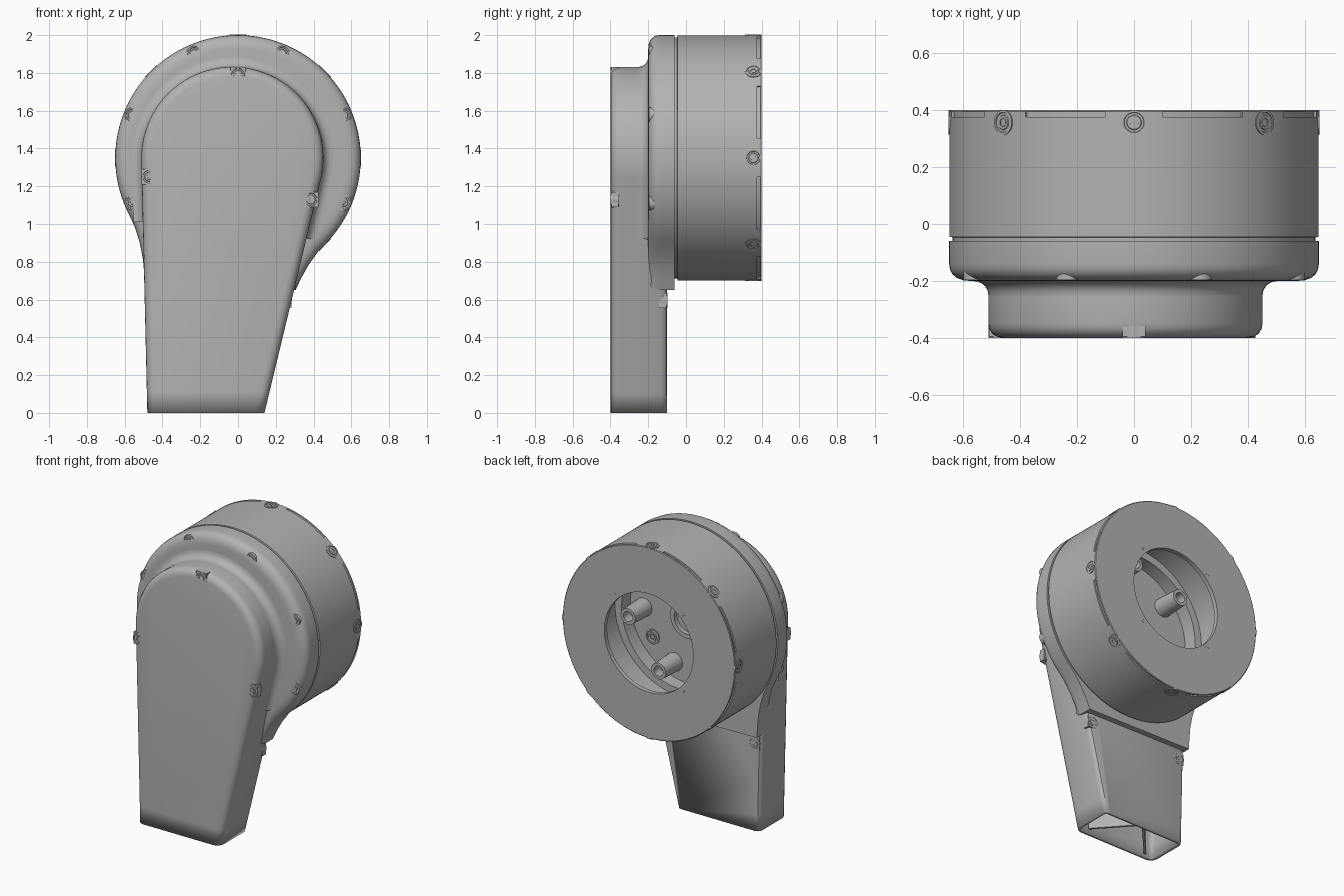
import bpy, bmesh, math
from mathutils import Vector, Matrix

cube = bpy.data.objects.get("Cube")
if cube:
    bpy.data.objects.remove(cube, do_unlink=True)

grey = bpy.data.materials.new("plain grey")
grey.use_nodes = True
grey.diffuse_color = (0.45, 0.45, 0.45, 1)
grey.node_tree.nodes["Principled BSDF"].inputs["Base Color"].default_value = grey.diffuse_color

HUB = Vector((0, 0, 1.35))
BACK, FRONT = Vector((0, 1, 0)), Vector((0, -1, 0))


def finish(name, bm):
    bmesh.ops.recalc_face_normals(bm, faces=bm.faces[:])
    mesh = bpy.data.meshes.new(name)
    bm.to_mesh(mesh)
    bm.free()
    mesh.materials.append(grey)
    mesh.polygons.foreach_set("use_smooth", [True] * len(mesh.polygons))
    mesh.set_sharp_from_angle(angle=math.radians(32))
    obj = bpy.data.objects.new(name, mesh)
    bpy.context.collection.objects.link(obj)
    return obj


def lathe_mesh(profile, center, axis, seg):
    """Revolve (radius, height) pairs around an axis."""
    bm = bmesh.new()
    turn = Matrix.Translation(center) @ axis.to_track_quat('Z', 'Y').to_matrix().to_4x4()
    rings = []
    for r, h in profile:
        if r == 0:
            rings.append([bm.verts.new(turn @ Vector((0, 0, h)))] * seg)
            continue
        angles = [2 * math.pi * i / seg for i in range(seg)]
        rings.append([bm.verts.new(turn @ Vector((r * math.cos(a), r * math.sin(a), h))) for a in angles])
    for low, high in zip(rings, rings[1:]):
        for i in range(seg):
            j = (i + 1) % seg
            bm.faces.new(list(dict.fromkeys((low[i], low[j], high[j], high[i]))))
    return bm


def lathe(name, profile, center, axis, seg=24):
    return finish(name, lathe_mesh(profile, center, axis, seg))


def loft(name, path, layers, closed=False, caps=True):
    """Stack an (x, z) outline along y; each layer is (outward offset, y)."""
    bm = bmesh.new()
    n = len(path)
    rings = []
    for off, y in layers:
        ring = []
        for i, (x, z) in enumerate(path):
            a = path[(i - 1) % n] if closed else path[max(i - 1, 0)]
            b = path[(i + 1) % n] if closed else path[min(i + 1, n - 1)]
            t = Vector((b[0] - a[0], b[1] - a[1])).normalized()
            height = z + off * t.x if z > 0 else 0
            ring.append(bm.verts.new((x - off * t.y, y, height)))
        rings.append(ring)
    for low, high in zip(rings, rings[1:]):
        for i in range(n if closed else n - 1):
            j = (i + 1) % n
            bm.faces.new((low[i], low[j], high[j], high[i]))
    if caps:
        bm.faces.new(rings[0])
        bm.faces.new(rings[-1])
    return finish(name, bm)


def box(name, center, size, angle=0):
    bm = bmesh.new()
    bmesh.ops.create_cube(bm, size=1)
    place = Matrix.Translation(center) @ Matrix.Rotation(angle, 4, 'Z') @ Matrix.Diagonal((*size, 1))
    bmesh.ops.transform(bm, matrix=place, verts=bm.verts[:])
    return finish(name, bm)


def arc(cx, cz, r, start, end, steps):
    angles = [math.radians(start + (end - start) * i / steps) for i in range(steps + 1)]
    return [(cx + r * math.cos(a), cz + r * math.sin(a)) for a in angles]


def line(a, b, steps):
    return [(a[0] + (b[0] - a[0]) * i / steps, a[1] + (b[1] - a[1]) * i / steps) for i in range(steps)]


def screw(name, center, axis, depth=0.03, r=0.044):
    """Recessed screw: round rim, sunken seat, head with hexagonal socket."""
    rim = [(r, -depth), (r, 0.0), (r * 0.82, 0.0), (r * 0.78, -0.003), (r * 0.6, -0.003),
           (r * 0.55, 0.0), (r * 0.36, 0.0)]
    lathe(name, rim, center, axis)
    lathe(name + "_socket", [(r * 0.36, 0.0), (r * 0.34, -0.015), (0, -0.015)], center, axis, 6)


# Hollow tapered arm, open at the foot
head = arc(-0.03, 1.35, 0.482, 180, -14, 56)
arm_path = line((-0.48, 0), head[0], 12) + head + line((0.14, 0), head[-1], 12)[::-1]
arm = loft("arm_housing", arm_path, [
    (-0.05, -0.4), (-0.03, -0.396), (-0.013, -0.385), (-0.003, -0.367), (0, -0.35),
    (0, -0.135), (-0.005, -0.118), (-0.016, -0.105), (-0.035, -0.1)])
shell = arm.modifiers.new("wall", 'SOLIDIFY')
shell.thickness = 0.022
shell.offset = -1

# Slanted ribs inside the arm
box("arm_rib_right", (-0.29, -0.25, 0.32), (0.34, 0.014, 0.6), math.radians(48))
box("arm_rib_left", (-0.04, -0.25, 0.32), (0.3, 0.014, 0.6), math.radians(-48))

# Round flange that blends into the neck
flange_path = ([(-0.492, 0.66), (-0.496, 0.73), (-0.503, 0.81), (-0.52, 0.9), (-0.545, 0.98)]
               + arc(0, 1.35, 0.65, 207, -42, 96)
               + [(0.425, 0.855), (0.375, 0.785), (0.335, 0.715), (0.305, 0.65)])
loft("flange", flange_path, [
    (-0.075, -0.2), (-0.05, -0.198), (-0.028, -0.19), (-0.012, -0.177), (-0.003, -0.16),
    (0, -0.14), (0, -0.06)], closed=True)

# Concave fillet between arm and flange
fillet_path = [p for p in arm_path if p[1] > (0.97 if p[0] < 0 else 0.85)]
fillet = [(0.05 * (1 - math.cos(a)), -0.25 + 0.05 * math.sin(a))
          for a in [math.pi / 2 * i / 6 for i in range(7)]]
loft("flange_fillet", fillet_path, [(off, y - 0.001) for off, y in fillet], caps=False)

# Drum with stepped bore and rim slots
SEG = 160
drum = lathe_mesh([
    (0, -0.045), (0.45, -0.045), (0.45, 0.05), (0.5, 0.05), (0.5, 0.37), (0.335, 0.37),
    (0.335, 0.4), (0.644, 0.4), (0.649, 0.396), (0.649, 0.376), (0.649, -0.045),
    (0.638, -0.047), (0.638, -0.07)], HUB, BACK, SEG)
bmesh.ops.recalc_face_normals(drum, faces=drum.faces[:])
slots = []
for f in drum.faces:
    c = f.calc_center_median() - HUB
    if 0.377 < c.y < 0.395 and math.hypot(c.x, c.z) > 0.64:
        if 9 < math.degrees(math.atan2(c.z, c.x)) % 45 < 36:
            slots.append(f)
bmesh.ops.inset_region(drum, faces=slots, thickness=0.001, depth=-0.008)
finish("drum", drum)

# Radial screws and small face holes around the drum
for k in range(8):
    a = k * math.pi / 4
    out = Vector((math.cos(a), 0, math.sin(a)))
    screw("drum_screw", HUB + out * 0.652 + BACK * 0.357, out)
for sx in (-1, 1):
    for sz in (-1, 1):
        lathe("face_hole", [(0.013, -0.01), (0.013, 0.001), (0.008, 0.001), (0.008, -0.002), (0, -0.002)],
              HUB + Vector((0.258 * sx, 0.4, 0.258 * sz)), BACK, 12)

# Flange screws, mirrored left and right
for x, z in ((0.232, 1.9), (0.557, 1.575), (0.557, 1.115)):
    for side in (-1, 1):
        screw("flange_screw", Vector((x * side, -0.196, z)), FRONT, 0.06, 0.042)

# Front cover screws, each with a lug reaching the edge
for name, x, z, lx, lz in (("top", 0, 1.79, 0, 0.02), ("right", -0.47, 1.25, -0.02, 0),
                           ("left", 0.385, 1.13, 0.02, 0)):
    screw("cover_screw_" + name, Vector((x, -0.4, z)), FRONT, 0.045, 0.042)
    size = (0.04, 0.037, 0.08) if lx else (0.08, 0.037, 0.04)
    box("cover_lug_" + name, (x + lx, -0.3765, z + lz), size)

# Screws on the back of the neck
for name, x, lx in (("right", -0.445, -0.02), ("left", 0.245, 0.02)):
    screw("neck_screw_" + name, Vector((x, -0.099, 0.595)), BACK, 0.04, 0.04)
    box("neck_lug_" + name, (x + lx, -0.122, 0.595), (0.036, 0.04, 0.078))

# Mounting posts, floor ring and floor screw inside the drum
for angle in (-3, -70, 140, 75):
    a = math.radians(angle)
    spot = HUB + Vector((0.35 * math.cos(a), -0.045, 0.35 * math.sin(a)))
    lathe("mounting_post", [(0.062, 0), (0.055, 0.17), (0.034, 0.17), (0.034, 0.1), (0, 0.1)], spot, BACK)
lathe("floor_ring", [(0.13, 0), (0.13, 0.03), (0.1, 0.03), (0.1, 0)], HUB + FRONT * 0.045, BACK, 40)
screw("floor_screw", HUB + Vector((0.28, -0.038, -0.2)), BACK, 0.01, 0.05)
